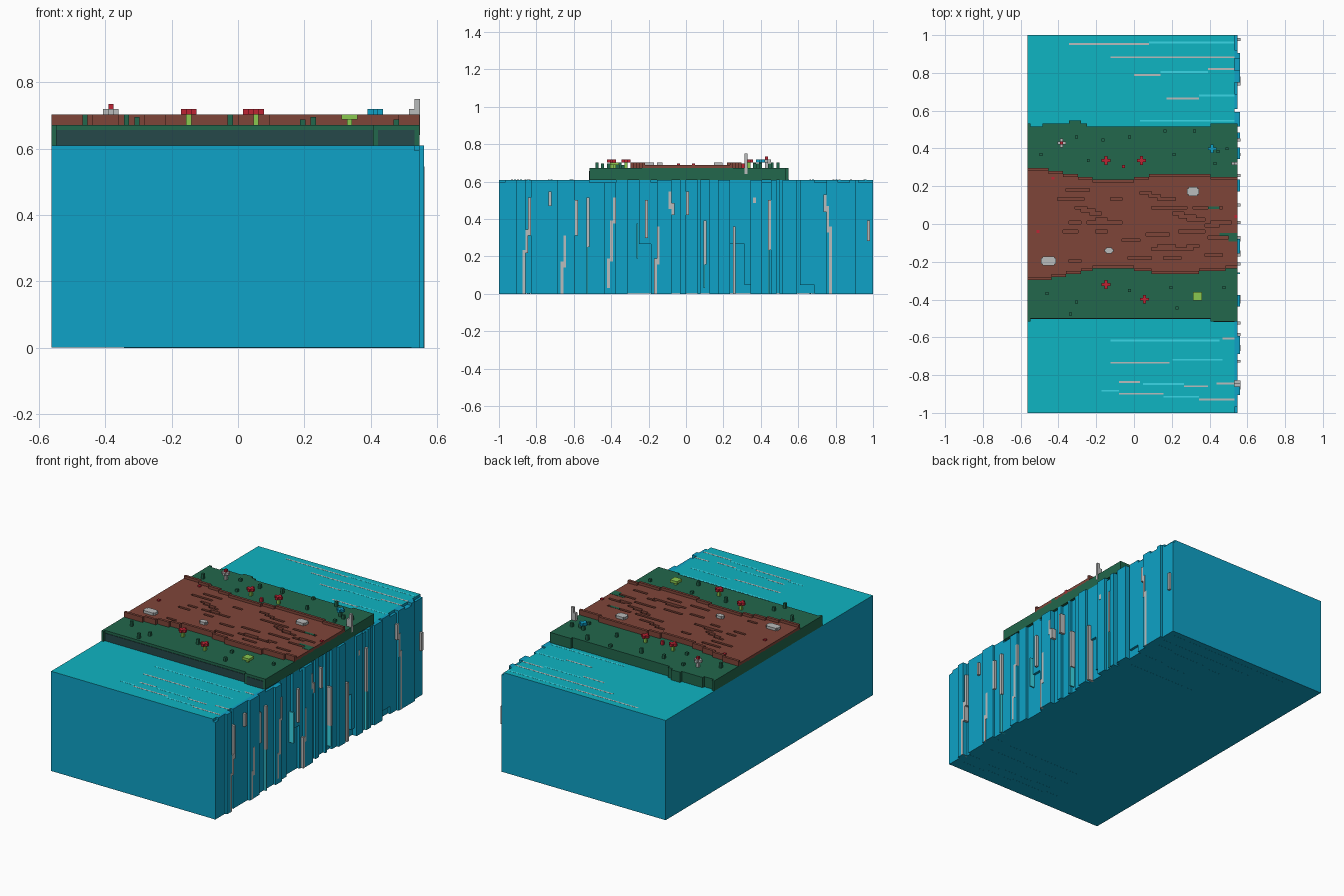
import bpy, bmesh, random

cube = bpy.data.objects.get("Cube")
if cube:
    bpy.data.objects.remove(cube)

random.seed(4)
V = 1 / 64  # one block of the model


def material(name, rgb):
    lin = [((c / 255 + 0.055) / 1.055) ** 2.4 if c > 10 else c / 255 / 12.92 for c in rgb]
    m = bpy.data.materials.new(name)
    m.diffuse_color = (*lin, 1)
    m.use_nodes = True
    m.node_tree.nodes["Principled BSDF"].inputs["Base Color"].default_value = (*lin, 1)
    return m


PALETTE = {
    "water": (14, 162, 199), "surface": (15, 181, 194), "bright": (60, 222, 238),
    "foam": (186, 188, 188), "grass": (34, 103, 76), "slate": (38, 72, 74),
    "earth": (127, 69, 57), "red": (190, 36, 52), "lime": (138, 200, 80),
}
NAMES = list(PALETTE)
MATS = [material(n, c) for n, c in PALETTE.items()]


def finish(name, bm):
    mesh = bpy.data.meshes.new(name)
    for m in MATS:
        mesh.materials.append(m)
    bm.to_mesh(mesh)
    bm.free()
    ob = bpy.data.objects.new(name, mesh)
    bpy.context.collection.objects.link(ob)
    return ob


def part(name, boxes):
    """One object from boxes (x0, x1, y0, y1, z0, z1, colour) in block units."""
    bm = bmesh.new()
    for x0, x1, y0, y1, z0, z1, col in boxes:
        vs = bmesh.ops.create_cube(bm, size=1)["verts"]
        for v in vs:
            v.co = ((x1 if v.co.x > 0 else x0) * V, (y1 if v.co.y > 0 else y0) * V,
                    (z1 if v.co.z > 0 else z0) * V)
        for f in {f for v in vs for f in v.link_faces}:
            f.material_index = NAMES.index(col)
    return finish(name, bm)


# Water body, lighter on its upper surface
body = part("water_body", [(-36, 34, -64, 64, 0.03, 39, "water")])
for p in body.data.polygons:
    if p.normal.z > 0.5:
        p.material_index = NAMES.index("surface")

# Falling water: uneven vertical strips on the +x side
strips = []
y = -64
while y < 64:
    w = min(random.randint(1, 5), 64 - y)
    depth = random.choice((0, 1, 1, 1.9, 1.9))
    if depth:
        z0 = random.choice((0, 0, 0, 0, 0, 0, 3, 17))
        z1 = random.choice((39, 39, 39, 38))
        strips.append((33.5, 34 + depth, y, y + w, z0, z1, "water"))
        if z0 and depth > 1:
            strips.append((33.5, 35, y, y + w, 0, z0, "water"))
    y += w
part("waterfall_strips", strips)

# Foam running down the fall: y, bottom, top
foam = [(-56, 0, 15), (-55, 14, 22), (-54, 20, 33), (-47, 30, 35), (-43, 0, 11), (-42, 9, 20),
        (-38, 20, 32), (-34, 16, 33), (-27, 2, 12), (-26, 11, 25), (-25, 24, 33), (-14, 19, 32),
        (-11, 0, 12), (-10, 10, 23), (-6, 29, 35), (-5, 27, 31), (0, 27, 35), (6, 10, 25), (16, 0, 23),
        (23, 31, 33), (28, 15, 32), (47, 28, 34), (48, 21, 30), (49, 0, 23), (62, 18, 25)]
part("waterfall_foam", [(33.5, 36, a, a + 1, lo, hi, "foam") for a, lo, hi in foam])
part("waterfall_glints", [(33.5, 35.95, a, a + 0.5, lo, hi, "bright")
                          for a, lo, hi in ((-34, 0, 16), (6, 2, 10), (28, 0, 15), (-17, 12, 24))])

# Flow streaks on the flat water: y, start x, end x
white = [(61, -22, 5), (56.5, -8, 34), (50.5, 0, 9), (52.5, 25, 34), (42.5, 11, 22), (-38.8, 30, 34),
         (-47, -8, 12), (-53.5, -5, 2), (-55, 17, 25), (-54, 28, 34), (-57.5, -5, 10), (-59.5, 22, 34)]
bright = [(61.5, 5, 34), (51.5, 9, 25), (43.5, 22, 34), (35, 2, 34), (-39.5, -8, 29), (-46, 13, 30),
          (-54.2, 3, 17), (-56.5, -11, -5), (-58.5, 10, 22)]
part("surface_streaks", [(a, b, s - 0.3, s + 0.3, 38.9, 39.04, c)
                         for group, c in ((white, "foam"), (bright, "bright")) for s, a, b in group])
part("underside_streaks", [(a, b, s - 0.2, s + 0.2, 0, 0.1, "water") for s, a, b in white + bright])

# Grass bank with stepped edges and a dark front
part("grass_bank", [
    (-36, 35, -32, 33, 39, 43, "grass"), (-36, -35, -33, -32, 39, 43, "grass"),
    (26, 35, -33, -32, 39, 43, "grass"), (-36, -35, 33, 34, 39, 43, "grass"),
    (26, 35, 33, 34, 39, 43, "grass"), (-31, -16, 33, 34, 39, 43, "grass"),
    (-22, -18, 34, 35, 39, 43, "grass")])
part("bank_front_panel", [(-35, 26, -32.2, -32, 39, 42, "slate"),
                          (27, 34, -33.2, -33, 39, 42, "slate")])

# Earth path: raised rims, lower middle, cut grooves
UPPER = ((-36, 19), (-29, 18), (-24, 17), (-19, 16), (-14, 15), (0, 16), (5, 17), (26, 16))
LOWER = ((-36, -19), (-28, -18), (-23, -17), (-18, -16), (-14, -15), (0, -16), (6, -17), (22, -16), (31, -15))
GROOVES = ((-23, -15, 11), (-26, -17, 8), (-20, -16, 5), (-18, -13, 4), (-15, -11, 3), (-22, -18, 0),
           (-13, -9, 1), (-16, -4, 0), (-24, -19, -3), (-13, -9, -3), (-4, 2, -6), (-22, -18, -13),
           (2, 6, 10), (5, 9, 9), (8, 14, 8), (6, 12, 5), (10, 18, 5), (13, 17, 3), (15, 21, 2),
           (18, 24, 1), (15, 24, -3), (20, 30, 5), (4, 12, -4), (-2, 6, -12), (6, 20, -9), (8, 14, -8),
           (10, 16, -12), (18, 22, -8), (24, 30, -11), (26, 33, 0), (24, 29, -1), (-8, -4, 8), (25, 32, -5))


def step(table, x):
    return [v for a, v in table if a <= x][-1]


def path_height(x, y):
    if not -36 <= x < 35:
        return 42.8
    lo, hi = step(LOWER, x), step(UPPER, x)
    if not lo <= y < hi:
        return 42.8
    if y in (lo, hi - 1):
        return 45
    return 43.1 if any(a <= x < b and y == g for a, b, g in GROOVES) else 44


bm = bmesh.new()
for x in range(-36, 35):
    for y in range(-19, 19):
        h = path_height(x, y)
        if h < 43:
            continue
        ring = [(x, y), (x + 1, y), (x + 1, y + 1), (x, y + 1)]
        quads = [[(a, b, h) for a, b in ring]]
        for i, (dx, dy) in enumerate(((0, -1), (1, 0), (0, 1), (-1, 0))):
            n = path_height(x + dx, y + dy)
            if n < h:
                p, q = ring[i], ring[(i + 1) % 4]
                quads.append([(*p, n), (*q, n), (*q, h), (*p, h)])
        for quad in quads:
            f = bm.faces.new([bm.verts.new([c * V for c in v]) for v in quad])
            f.material_index = NAMES.index("earth")
bmesh.ops.remove_doubles(bm, verts=bm.verts, dist=1e-5)
finish("earth_path", bm)

# Grass patches and stepping stones on the path
part("path_moss", [(25, 29, 5, 6, 43, 44.1, "grass"), (29, 35, -4, -3, 43, 44.1, "grass"),
                   (32, 35, -6, -4, 43, 44.1, "grass")])
for i, (x, y, rx, ry) in enumerate(((20, 11, 2, 1.5), (-29, -12.5, 2.5, 1.5), (-8.5, -9, 1.5, 1))):
    part(f"stepping_stone_{i + 1}", [(x - rx, x + rx, y - ry + .5, y + ry - .5, 43, 45, "foam"),
                                     (x - rx + .5, x + rx - .5, y - ry, y + ry, 43, 45, "foam")])

# Grass tufts
TUFTS = ((-20, 29), (-11, 28), (-2, 29), (10, 31), (13, 23), (20, 31), (27, 20), (31, 25), (-32, 23),
         (-16, 21), (-20, -27), (-2, -23), (12, -22), (14, -29), (-22, -31), (30, -22), (28, 24), (-30, -24))
part("grass_tufts", [(x, x + 1, y, y + 1, 43, 44 + i % 3 * 0.5, "grass") for i, (x, y) in enumerate(TUFTS)])


def flower(name, x, y, top, stem, z=45):
    """Stem with a plus-shaped head one block thick."""
    part(name, [(x, x + 1, y, y + 1, 43, z, stem), (x - 1, x + 2, y, y + 1, z, z + 1, top),
                (x, x + 1, y - 1, y + 2, z, z + 1, top)])


for i, (x, y) in enumerate(((-10, 21), (2, 21), (-10, -21), (3, -26))):
    flower(f"red_flower_{i + 1}", x, y, "red", "lime")
flower("blue_flower", 26, 25, "water", "grass")
flower("white_flower", -25, 27, "foam", "foam")
part("white_flower_tip", [(-25, -24, 27, 28, 46, 47, "red")])
flower("lime_flower", 21, -25, "lime", "lime", 44)
part("lime_flower_corners", [(21 + a, 22 + a, b - 25, b - 24, 44, 45, "lime") for a in (-1, 1) for b in (-1, 1)])
part("small_buds", [(x, x + 1, y, y + 1, 43, 44.5, "red") for x, y in ((-28, 15), (-33, -3), (-4, 19), (34, 2))])

# Pale post at the edge of the fall
part("pale_post", [(34, 35.1, 20, 21, 41, 48, "foam"), (33, 34, 20, 21, 43, 46, "foam")])
